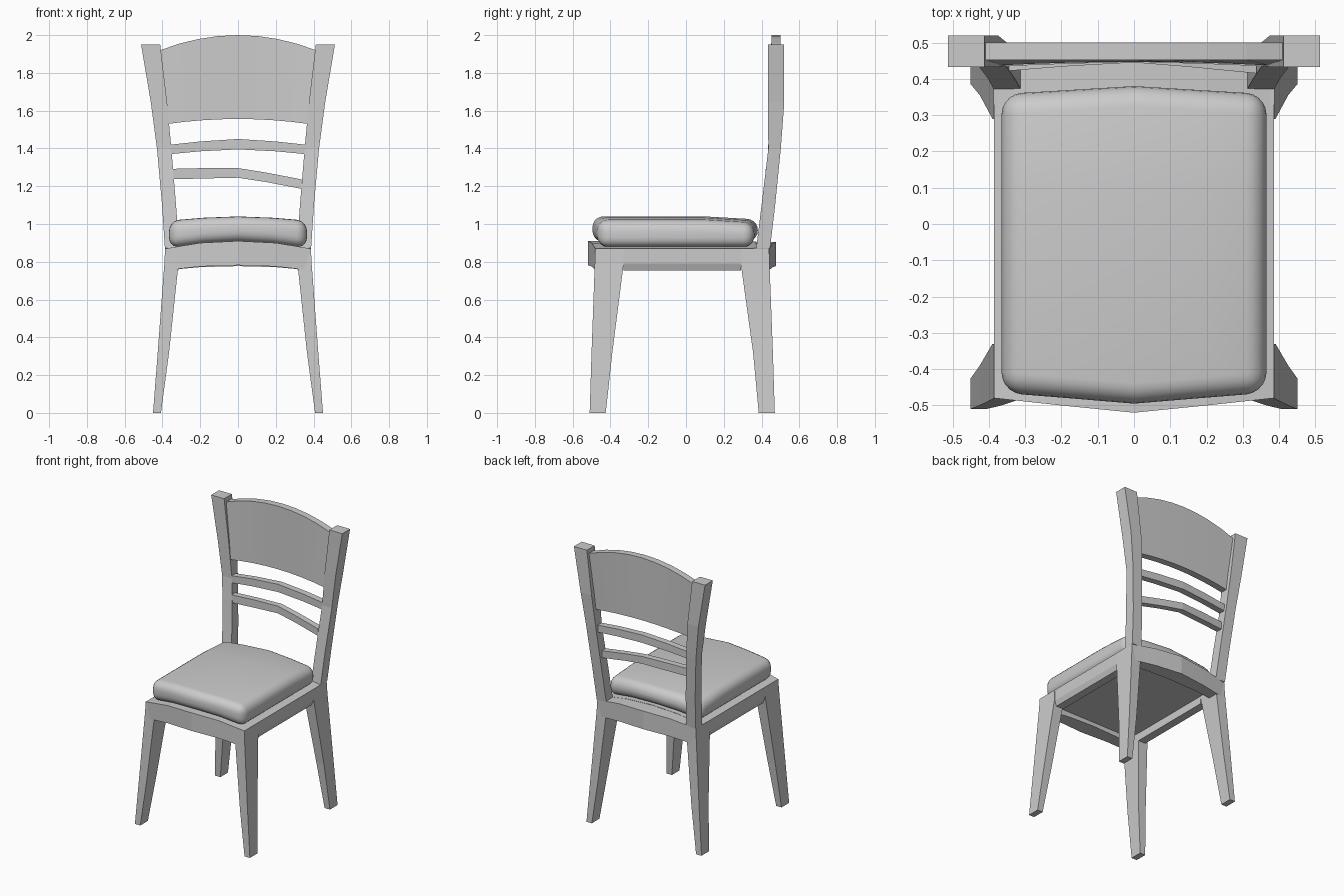
import bpy, bmesh, math

if "Cube" in bpy.data.objects:
    bpy.data.objects.remove(bpy.data.objects["Cube"])


def loft(name, rings, bevel=0.0):
    """Solid skinned through a list of equal-length rings of points."""
    bm = bmesh.new()
    vs = [[bm.verts.new(p) for p in r] for r in rings]
    n = len(vs[0])
    for a, b in zip(vs, vs[1:]):
        for i in range(n):
            j = (i + 1) % n
            bm.faces.new((a[i], a[j], b[j], b[i]))
    bm.faces.new(vs[0])
    bm.faces.new(vs[-1])
    bmesh.ops.recalc_face_normals(bm, faces=bm.faces)
    if bevel:
        edges = [e for e in bm.edges if e.calc_face_angle() > math.radians(40)]
        bmesh.ops.bevel(bm, geom=edges, offset=bevel, segments=5, profile=0.5,
                        affect='EDGES', clamp_overlap=True)
    me = bpy.data.meshes.new(name)
    bm.to_mesh(me)
    bm.free()
    ob = bpy.data.objects.new(name, me)
    bpy.context.collection.objects.link(ob)
    return ob


def upright(name, side, secs):
    """Tapered post from (z, x0, x1, y0, y1) sections."""
    return loft(name, [[(side * x0, y0, z), (side * x1, y0, z),
                        (side * x1, y1, z), (side * x0, y1, z)]
                       for z, x0, x1, y0, y1 in secs])


def crosspiece(name, secs, bevel=0.0):
    """Rail running in x from (x, y0, y1, z0, z1) sections."""
    return loft(name, [[(x, y0, z0), (x, y1, z0), (x, y1, z1), (x, y0, z1)]
                       for x, y0, y1, z0, z1 in secs], bevel)


# legs, and rear legs continuing into back posts
for side, label in ((1, "right"), (-1, "left")):
    upright("front_leg_" + label, side, [
        (0, .408, .45, -.51, -.425),
        (.32, .365, .425, -.50, -.39),
        (.79, .315, .39, -.483, -.33),
        (.87, .31, .386, -.48, -.33)])
    upright("back_leg_and_post_" + label, side, [
        (0, .408, .45, .385, .47),
        (.32, .365, .425, .355, .46),
        (.79, .315, .39, .29, .442),
        (.87, .31, .386, .29, .44),
        (.872, .312, .387, .372, .445),
        (1.10, .328, .402, .40, .472),
        (1.40, .353, .429, .436, .502),
        (1.64, .375, .461, .433, .52),
        (1.95, .412, .513, .433, .52)])
    # side rail with a small stepped lower edge
    prof = [(.386, .87), (.386, .79), (.372, .755), (.315, .755), (.315, .87)]
    loft("side_rail_" + label,
         [[(side * x, y, z) for x, z in prof] for y in (-.33, .29)])

# arched seat frame: front rail, back rail and deck between
xs = [-.384, -.2, 0, .2, .384]
arch = [0, .75, 1, .75, 0]
bow = [0, .5, 1, .5, 0]
crosspiece("front_rail", [(x, -.48 - .04 * b, -.41, .755 + .027 * a, .87 + .04 * a)
                          for x, a, b in zip(xs, arch, bow)])
crosspiece("back_rail", [(x, .37, .44 + .036 * b, .755 + .022 * a, .87 + .035 * a)
                         for x, a, b in zip(xs, arch, bow)])
crosspiece("seat_deck", [(x, -.41, .37, .81, .87 + .037 * a)
                         for x, a in zip(xs, arch)])

# cushion: arched, bowed, rounded all round, a little lower at the back
rings = []
for x, a, b in ((-.365, 0, 0), (-.18, .7, .5), (0, 1, 1), (.18, .7, .5), (.365, 0, 0)):
    y0, y1 = -.465 - .03 * b, .358 + .022 * b
    zb, zt = .872 + .035 * a, 1.018 + .022 * a
    rings.append([(x, y0, zb), (x, y1, zb), (x, y1, zt - .016), (x, .1, zt), (x, y0, zt)])
cushion = loft("seat_cushion", rings, .056)
bpy.context.view_layer.objects.active = cushion
cushion.select_set(True)
bpy.ops.object.shade_smooth_by_angle(angle=math.radians(40))

# curved top panel of the backrest
panel = []
for i in range(9):
    t = i / 4 - 1
    k = 1 - t * t
    xb, xt = .372 * t, .413 * t
    zb, zt = 1.53 + .026 * k, 1.92 + .08 * k
    panel.append([(xb, .437 + .01 * k, zb), (xb, .485 + .01 * k, zb),
                  (xt, .5, zt), (xt, .452, zt)])
loft("back_panel", panel)

# two bent slats; the lower one drops to the right
crosspiece("upper_slat", [(-.357, .435, .48, 1.37, 1.42), (-.2, .441, .486, 1.385, 1.437),
                          (0, .447, .492, 1.395, 1.45),
                          (.2, .441, .486, 1.385, 1.437), (.357, .435, .48, 1.37, 1.42)])
crosspiece("lower_slat", [(-.345, .422, .465, 1.237, 1.292), (-.18, .435, .478, 1.241, 1.296),
                          (0, .445, .488, 1.245, 1.296),
                          (.15, .433, .476, 1.222, 1.272), (.337, .415, .46, 1.186, 1.236)])
